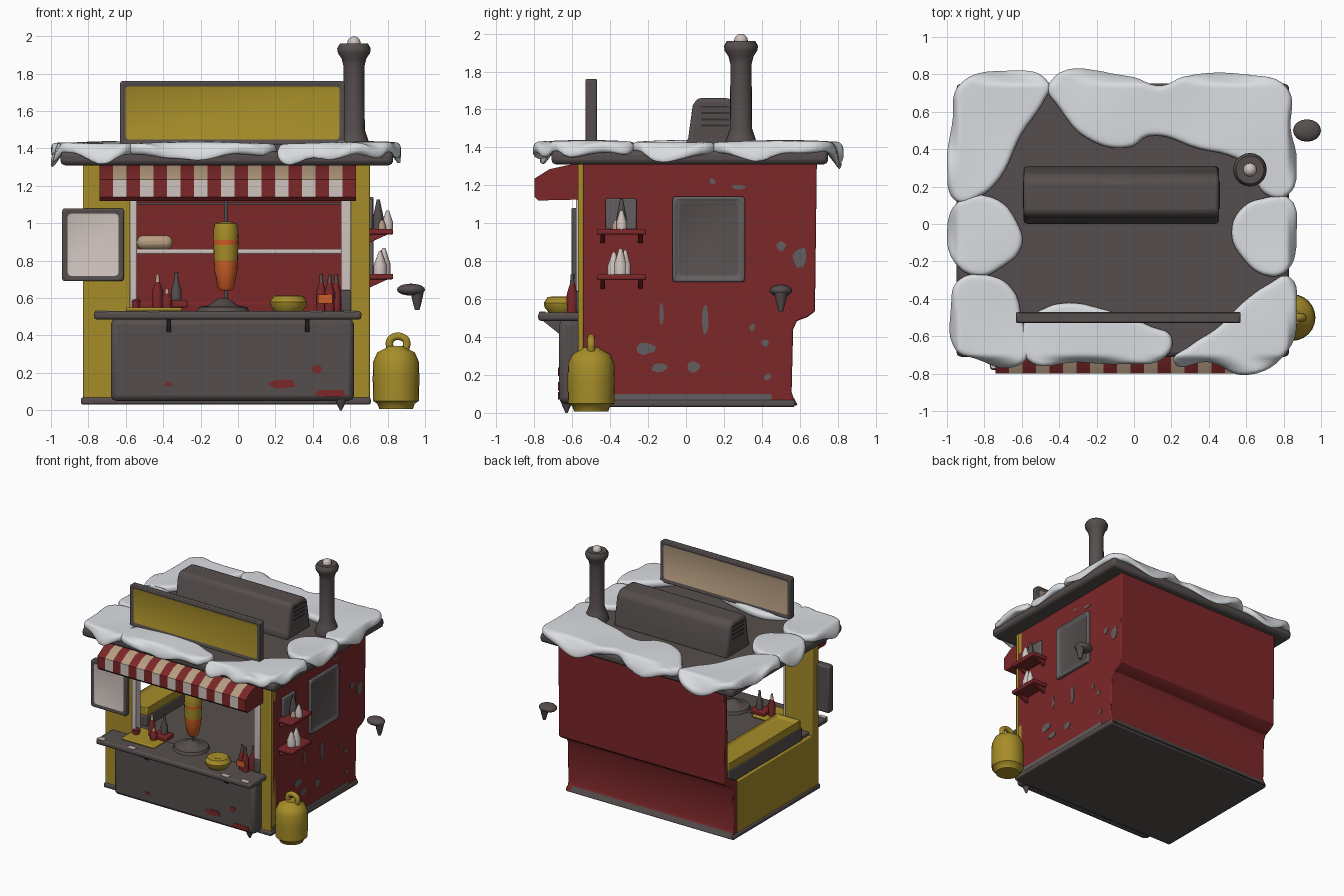
import bpy, bmesh, math, random
from mathutils import Matrix, Vector

random.seed(4)
cube = bpy.data.objects.get("Cube")
if cube:
    bpy.data.objects.remove(cube, do_unlink=True)


def material(name, r, g, b):
    m = bpy.data.materials.new(name)
    m.use_nodes = True
    m.diffuse_color = (r, g, b, 1)
    node = next(n for n in m.node_tree.nodes if n.type == 'BSDF_PRINCIPLED')
    node.inputs["Base Color"].default_value = (r, g, b, 1)
    node.inputs["Roughness"].default_value = 0.8
    return m


RED = material("barn red", .2, .02, .022)
YELLOW = material("mustard yellow", .38, .265, .022)
GREY = material("warm grey", .092, .076, .075)
STEEL = material("light steel", .125, .113, .115)
DARK = material("dark slot", .035, .03, .03)
SNOW = material("snow", .7, .72, .75)
WHITE = material("off white", .62, .54, .51)
TAN = material("tan", .47, .34, .22)
ORANGE = material("orange", .6, .11, .02)


def select(obj):
    bpy.ops.object.select_all(action='DESELECT')
    obj.select_set(True)
    bpy.context.view_layer.objects.active = obj


def finish(bm, name, mats, rule=None, bevel=0):
    bmesh.ops.recalc_face_normals(bm, faces=bm.faces)
    if rule:
        for f in bm.faces:
            f.material_index = rule(f.calc_center_median().z)
    mesh = bpy.data.meshes.new(name)
    bm.to_mesh(mesh)
    bm.free()
    obj = bpy.data.objects.new(name, mesh)
    bpy.context.collection.objects.link(obj)
    for m in mats if isinstance(mats, list) else [mats]:
        mesh.materials.append(m)
    select(obj)
    bpy.ops.object.shade_smooth_by_angle(angle=math.radians(40))
    if bevel:
        mod = obj.modifiers.new("Bevel", 'BEVEL')
        mod.width, mod.segments = bevel, 2
    return obj


def box(name, x, y, z, mats, bevel=.008, insets=(), rim=.03, depth=.02):
    """Box from three ranges; insets lists (direction, material index)."""
    bm = bmesh.new()
    bmesh.ops.create_cube(bm, size=1)
    for v in bm.verts:
        v.co = [r[0] if c < 0 else r[1] for c, r in zip(v.co, (x, y, z))]
    bm.normal_update()
    for direction, index in insets:
        face = max(bm.faces, key=lambda f: f.normal.dot(Vector(direction)) * f.calc_area())
        bmesh.ops.inset_region(bm, faces=[face], thickness=rim, depth=-depth)
        face.material_index = index
    return finish(bm, name, mats, None, bevel)


def prism(name, points, axis, a, b, mats, rule=None, bevel=.008):
    bm = bmesh.new()
    place = (lambda t, p: (t, *p)) if axis == 'x' else (lambda t, p: (p[0], t, p[1]))
    ends = [[bm.verts.new(place(t, p)) for p in points] for t in (a, b)]
    for ring in ends:
        bm.faces.new(ring)
    for i in range(len(points)):
        j = (i + 1) % len(points)
        bm.faces.new((ends[0][i], ends[0][j], ends[1][j], ends[1][i]))
    return finish(bm, name, mats, rule, bevel)


def lathe(name, x, y, profile, mats, rule=None, sides=20):
    """Turned part from (radius, height) pairs."""
    bm = bmesh.new()
    rings = [[bm.verts.new((x + r * math.cos(k * math.tau / sides),
                            y + r * math.sin(k * math.tau / sides), z))
              for k in range(sides)] for r, z in profile]
    for low, high in zip(rings, rings[1:]):
        for k in range(sides):
            n = (k + 1) % sides
            bm.faces.new((low[k], low[n], high[n], high[k]))
    bm.faces.new(rings[0])
    bm.faces.new(rings[-1])
    return finish(bm, name, mats, rule)


def ball(name, centre, scale, mat):
    bm = bmesh.new()
    bmesh.ops.create_uvsphere(bm, u_segments=16, v_segments=10, radius=1,
                              matrix=Matrix.LocRotScale(Vector(centre), None, Vector(scale)))
    return finish(bm, name, mat)


def spline(name, points, mat, cyclic=False, dims='3D'):
    curve = bpy.data.curves.new(name, 'CURVE')
    curve.dimensions, curve.resolution_u = dims, 6
    s = curve.splines.new('BEZIER')
    s.bezier_points.add(len(points) - 1)
    for p, co in zip(s.bezier_points, points):
        p.co = co
        p.handle_left_type = p.handle_right_type = 'AUTO'
    s.use_cyclic_u = cyclic
    obj = bpy.data.objects.new(name, curve)
    bpy.context.collection.objects.link(obj)
    curve.materials.append(mat)
    return obj


def tube(name, points, radius, mat):
    obj = spline(name, points, mat)
    obj.data.bevel_depth, obj.data.bevel_resolution = radius, 3
    obj.data.use_fill_caps = True


def stain(name, centre, half, axis, mat):
    """Thin irregular paint chip on a wall."""
    bm = bmesh.new()
    bmesh.ops.create_cone(bm, cap_ends=True, segments=9, radius1=1, radius2=1, depth=.008)
    wobble = [random.uniform(.75, 1.15) for k in range(9)]
    for v in bm.verts:
        w = wobble[round(math.atan2(v.co.y, v.co.x) / math.tau * 9) % 9]
        u, t, d = v.co.x * w * half[0], v.co.y * w * half[1], v.co.z
        v.co = Vector(centre) + Vector((d, u, t) if axis == 'x' else (u, d, t))
    finish(bm, name, mat)


# Walls: the back wall steps out above the counter height and has a worn grey foot
box("base", (-.84, .71), (-.58, .575), (.03, .07), GREY, .012)
back = [(.59, .04), (.565, .085), (.557, .11), (.565, .44), (.585, .485), (.64, .505), (.68, .535), (.69, 1.33)]
prism("left_wall", [(-.55, .04)] + back + [(-.55, 1.33)], 'x', .65, .7, RED)
prism("back_wall", back + [(.64, 1.33), (.63, .57), (.5, .5), (.5, .04)], 'x', -.83, .69,
      [RED, GREY], lambda z: int(z < .08))
box("right_lower_wall", (-.83, -.78), (-.56, .52), (.05, .5), YELLOW)
box("right_header", (-.83, -.78), (-.56, .65), (1.27, 1.33), YELLOW)
box("right_front_post", (-.83, -.575), (-.57, -.48), (.05, 1.33), YELLOW)
box("left_front_post", (.6, .705), (-.57, -.54), (.05, 1.33), YELLOW)
box("front_lower_wall", (-.83, .7), (-.565, -.5), (.05, .5), YELLOW)
box("front_header", (-.83, .7), (-.565, -.5), (1.13, 1.33), YELLOW)
box("window_post_right", (-.578, -.54), (-.58, -.51), (.53, 1.14), WHITE)
box("window_post_left", (.55, .605), (-.58, -.51), (.64, 1.14), WHITE)
box("window_post_foot", (.55, .605), (-.58, -.51), (.53, .64), GREY)

# Serving counter and interior
box("counter_top", (-.77, .66), (-.78, -.5), (.485, .53), GREY, .015)
for x in (-.73, -.45, .42, .6):
    box("counter_frost", (x - .035, x + .03), (-.775, -.74), (.526, .534), WHITE, .003)
box("inner_counter", (-.8, .66), (-.52, .56), (.46, .525), GREY)
box("counter_front", (-.68, .62), (-.67, -.55), (.05, .49), GREY, .03)
for x in (-.37, .37):
    prism("counter_bracket", [(-.76, .49), (-.66, .49), (-.66, .41)], 'x', x - .012, x + .012, GREY, None, .003)
lathe("icicle_drip", .55, -.63, [(.006, 0), (.02, .03), (.045, .09)], GREY, None, 10)
box("back_shelf", (-.6, .65), (.42, .64), (.835, .862), WHITE)
box("back_rail", (-.6, .65), (.58, .64), (1.1, 1.112), GREY, 0)
box("bread_loaf", (-.54, -.35), (.46, .58), (.86, .935), TAN, .03)
box("side_tray", (-.81, -.59), (-.36, .6), (.59, .68), [YELLOW, YELLOW], .012, [((0, 0, 1), 1)], .03, .03)
box("tray_stand", (-.815, -.585), (-.37, .6), (.5, .61), GREY)

# Meat spit
lathe("spit_base", -.08, -.5, [(.14, .53), (.13, .552), (.08, .56), (.06, .575), (.02, .6)], GREY)
tube("spit_rod", [(-.065, -.5, .57), (-.065, -.5, 1.13)], .01, GREY)
lathe("spit_meat", -.065, -.5, [(.03, .64), (.045, .66), (.055, .72), (.06, .735), (.064, .8), (.067, .885),
      (.068, .91), (.066, .97), (.058, 1), (.015, 1.01)], [YELLOW, ORANGE],
      lambda z: int(z < .79 or .89 < z < .91))


# Counter goods
def bottle(x, y, z, h, body, cap):
    lathe("bottle", x, y, [(.026, z), (.028, z + h * .5), (.012, z + h * .75), (.008, z + h)],
          [body, cap], lambda t: int(t > z + h * .7), 12)


box("cutting_board", (-.6, -.3), (-.68, -.44), (.53, .55), YELLOW)
box("sauce_box", (-.4, -.27), (-.56, -.46), (.55, .59), RED)
for x, y, h in ((-.55, -.56, .07), (-.43, -.52, .18), (-.38, -.57, .1)):
    bottle(x, y, .55, h, RED, TAN)
bottle(-.33, -.5, .55, .19, GREY, GREY)
for x, y in ((.445, -.58), (.49, -.6), (.525, -.55)):
    bottle(x, y, .53, .2, RED, GREY)
box("bottle_label", (.428, .505), (-.634, -.626), (.57, .62), ORANGE, 0)
lathe("food_bowl", .27, -.65, [(.075, .53), (.095, .555), (.1, .58), (.08, .61), (.05, .615), (.01, .6)], YELLOW)

# Striped awning with pale lower flaps on a red hem
flap = [(-.56, 1.32), (-.72, 1.285), (-.8, 1.235), (-.8, 1.14), (-.78, 1.12), (-.56, 1.125)]
width = 1.37 / 19
for i in range(19):
    x = -.74 + i * width
    prism("awning_stripe", flap, 'x', x, x + width, [TAN, WHITE, RED] if i % 2 else RED,
          (lambda z: 2 if z < 1.135 else int(z < 1.21)) if i % 2 else None, 0)

# Roof, sign, rooftop unit and chimney
box("roof", (-.95, .83), (-.71, .75), (1.31, 1.385), GREY, .025)
box("sign", (-.63, .57), (-.535, -.465), (1.42, 1.76), [GREY, YELLOW, TAN], .012,
    [((0, -1, 0), 1), ((0, 1, 0), 2)], .04, .015)
unit = [(0, 1.37), (0, 1.43), (.012, 1.45), (.035, 1.62), (.06, 1.66), (.23, 1.66), (.27, 1.62), (.3, 1.45), (.31, 1.37)]
prism("rooftop_unit", unit, 'x', -.59, .455, GREY, None, .02)
for x in (-.59, .455):
    for k in range(4):
        z = 1.51 + k * .033
        box("vent_slot", (x - .004, x + .004), (.08, .23), (z, z + .01), DARK, 0)
lathe("chimney", .62, .29, [(.09, 1.37), (.09, 1.41), (.075, 1.45), (.058, 1.5), (.056, 1.84),
      (.066, 1.88), (.086, 1.91), (.09, 1.935), (.075, 1.96), (.02, 1.955)], GREY)
ball("chimney_snow", (.62, .29, 1.963), (.036, .036, .036), WHITE)

# Snow drifts: outlines in hundredths, rounded, with a few tongues drooping over the eaves
drifts = [
    [(-94, 74), (-70, 82), (-45, 75), (-48, 66), (-60, 48), (-72, 24), (-82, 15), (-95, 12), (-100, 30), (-97, 56)],
    [(-46, 75), (-2, 79), (14, 74), (27, 79), (60, 80), (82, 73), (84, 50), (87, 35), (82, 15), (70, 16),
     (62, 30), (52, 36), (35, 40), (8, 47), (-2, 41), (-24, 45), (-40, 62)],
    [(83, 14), (87, -5), (82, -25), (72, -28), (57, -17), (52, -4), (58, 9), (70, 14)],
    [(83, -28), (87, -45), (83, -67), (60, -81), (40, -74), (21, -74), (30, -65), (45, -55), (58, -42), (72, -32)],
    [(-60, -55), (-48, -45), (-35, -42), (-18, -45), (10, -55), (20, -60), (17, -71), (-5, -75), (-30, -74), (-57, -73)],
    [(-94, -30), (-75, -28), (-64, -36), (-60, -50), (-56, -70), (-66, -77), (-85, -72), (-95, -68), (-98, -45)],
    [(-94, 12), (-75, 14), (-62, 0), (-60, -12), (-72, -24), (-82, -28), (-95, -22), (-100, -3)]]
for outline in drifts:
    obj = spline("snow_drift", [(x / 100, y / 100, 0) for x, y in outline], SNOW, True, '2D')
    c = obj.data
    c.fill_mode, c.extrude, c.bevel_depth, c.bevel_resolution, c.offset = 'BOTH', .008, .023, 3, -.023
    select(obj)
    bpy.ops.object.convert(target='MESH')
    obj = bpy.context.object
    obj.modifiers.new("Remesh", 'REMESH').voxel_size = .014
    obj.modifiers.new("Smooth", 'SMOOTH').iterations = 3
    bpy.ops.object.convert(target='MESH')
    for v in obj.data.vertices:
        x, y = v.co.x, v.co.y
        out = max(abs(x + .06) - .88, abs(y - .02) - .725, 0)
        v.co.z += 1.4 + .008 * math.sin(7 * x) * math.cos(6 * y) - min(out * 1.4, .09) * (.5 + .5 * math.sin(11 * (x + y)))
    if not obj.data.materials:
        obj.data.materials.append(SNOW)
    bpy.ops.object.shade_smooth()

# Menu board beside the hatch
box("menu_board", (-.94, -.61), (-.61, -.54), (.69, 1.08), [GREY, WHITE], .014, [((0, -1, 0), 1)], .04, .012)

# Left wall: window, shelves and chipped paint
box("side_window", (.68, .73), (-.07, .31), (.69, 1.14), [STEEL, GREY], .014, [((1, 0, 0), 1)], .05, .02)
for z in (.94, .7):
    box("wall_shelf", (.69, .83), (-.47, -.21), (z, z + .03), RED)
    for y in (-.44, -.24):
        prism("shelf_bracket", [(.69, z), (.8, z), (.69, z - .05)], 'y', y - .012, y + .012, RED, None, .003)
box("shelf_back_plate", (.69, .72), (-.425, -.26), (.968, 1.13), STEEL)
for x, y, z, r, h, mat in ((.8, -.34, .968, .028, .1, WHITE), (.77, -.37, .968, .02, .05, TAN),
                           (.75, -.34, .968, .028, .16, GREY), (.76, -.38, .728, .035, .12, WHITE),
                           (.78, -.345, .728, .035, .14, WHITE), (.77, -.32, .728, .03, .13, WHITE)):
    lathe("shelf_ornament", x, y, [(r, z), (r, z + h * .4), (.008, z + h)], mat, None, 10)
for y, z, a, b in ((-.13, .53, .014, .06), (.1, .5, .02, .08), (-.21, .34, .05, .035), (-.14, .24, .045, .025),
                   (.04, .24, .035, .03), (.6, .82, .04, .06), (.5, .88, .025, .03), (.43, .19, .02, .02),
                   (.42, .37, .02, .02), (.35, .45, .015, .02), (.14, 1.22, .018, .018), (.28, 1.19, .04, .015)):
    stain("paint_chip", (.7, y, z), (a, b), 'x', STEEL)
box("worn_skirting", (.695, .704), (-.54, .45), (.045, .1), STEEL, 0)
for x, z, a, b in ((-.37, .14, .02, .015), (.23, .14, .08, .025), (.42, .22, .03, .025), (.5, .09, .09, .02)):
    stain("rust_stain", (x, -.67, z), (a, b), 'y', RED)

# Hooded spout
ball("spout_hood", (.925, .5, .645), (.075, .06, .032), GREY)
lathe("spout_tip", .958, .5, [(.012, .535), (.024, .58), (.037, .64)], GREY, None, 12)

# Gas bottle
lathe("gas_bottle", .845, -.5, [(.09, .008), (.1, .035), (.122, .05), (.125, .17), (.122, .26), (.1, .31),
      (.05, .335), (.045, .345)], YELLOW, None, 24)
tube("gas_bottle_handle", [(.815, -.5, .32), (.812, -.5, .37), (.835, -.5, .392), (.875, -.5, .392),
     (.9, -.5, .37), (.895, -.5, .32)], .021, YELLOW)
